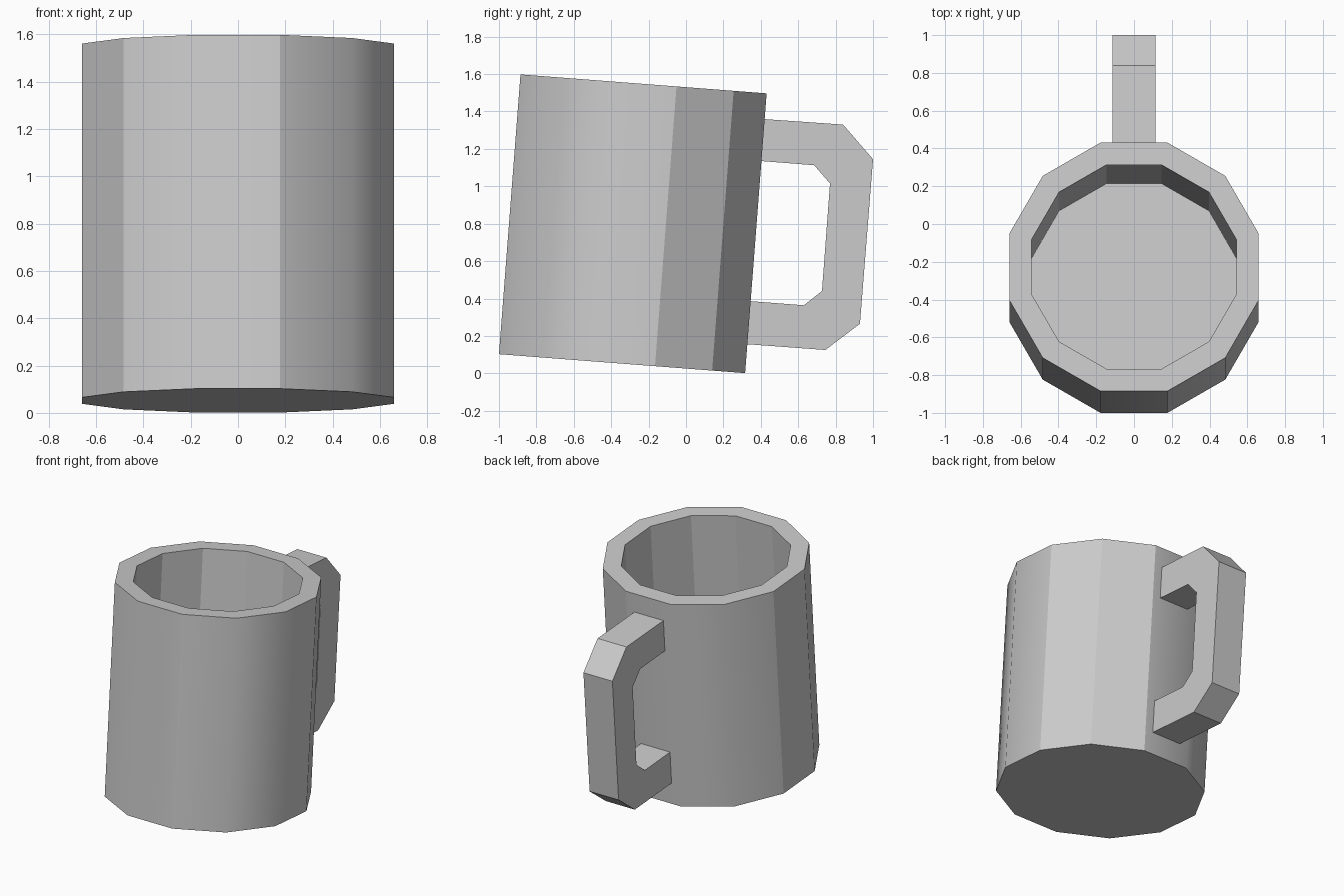
import bpy, bmesh, math
from mathutils import Matrix

cube = bpy.data.objects.get("Cube")
if cube:
    bpy.data.objects.remove(cube, do_unlink=True)

grey = bpy.data.materials.new("light_grey")
grey.use_nodes = True
colour = (0.6, 0.6, 0.6, 1)
grey.diffuse_color = colour
grey.node_tree.nodes["Principled BSDF"].inputs["Base Color"].default_value = colour

SIDES = 12
HEIGHT, FLOOR = 1.5, 0.21
OUTER, INNER = 0.66, 0.542      # centre to flat side
SMOOTH = {-105, -45, -15, 105, 135}   # softened outer corners, by bearing


def finish(name, bm):
    bmesh.ops.recalc_face_normals(bm, faces=bm.faces)
    mesh = bpy.data.meshes.new(name)
    bm.to_mesh(mesh)
    bm.free()
    mesh.materials.append(grey)
    obj = bpy.data.objects.new(name, mesh)
    bpy.context.collection.objects.link(obj)
    return obj


def ring(bm, apothem, z):
    r = apothem / math.cos(math.pi / SIDES)
    angles = [math.tau * (i + 0.5) / SIDES for i in range(SIDES)]
    return [bm.verts.new((r * math.cos(a), r * math.sin(a), z)) for a in angles]


# Hollow, tilted cup: outer wall, rim, inner wall, floor and base
bm = bmesh.new()
rings = [ring(bm, a, z) for a, z in
         ((OUTER, 0), (OUTER, HEIGHT), (INNER, HEIGHT), (INNER, FLOOR))]
for level, (low, high) in enumerate(zip(rings, rings[1:])):
    for i in range(SIDES):
        j = (i + 1) % SIDES
        face = bm.faces.new((low[i], low[j], high[j], high[i]))
        face.smooth = level == 0
bm.faces.new(rings[0])
bm.faces.new(rings[-1])
for edge in bm.edges:
    edge.smooth = False
for low, high in zip(rings[0], rings[1]):
    bearing = round(math.degrees(math.atan2(low.co.y, low.co.x)))
    bm.edges.get((low, high)).smooth = bearing in SMOOTH
tilt = Matrix.Rotation(math.radians(-4.4), 4, "X")
bm.transform(Matrix.Translation((0, -0.342, 0.052)) @ tilt)
finish("cup", bm)

# Chamfered handle: outer and inner outlines bridged, then thickened
outer = [(0.41, 1.36), (0.84, 1.33), (1.0, 1.145), (0.93, 0.265), (0.745, 0.125), (0.31, 0.157)]
inner = [(0.39, 1.136), (0.685, 1.113), (0.77, 1.015), (0.727, 0.44), (0.63, 0.364), (0.33, 0.387)]
HALF_WIDTH = 0.115
bm = bmesh.new()
a, b = ([bm.verts.new((-HALF_WIDTH, y, z)) for y, z in line] for line in (outer, inner))
side = [bm.faces.new((a[i], a[i + 1], b[i + 1], b[i])) for i in range(len(a) - 1)]
result = bmesh.ops.extrude_face_region(bm, geom=side, use_keep_orig=True)
moved = [v for v in result["geom"] if isinstance(v, bmesh.types.BMVert)]
bmesh.ops.translate(bm, verts=moved, vec=(2 * HALF_WIDTH, 0, 0))
finish("handle", bm)
